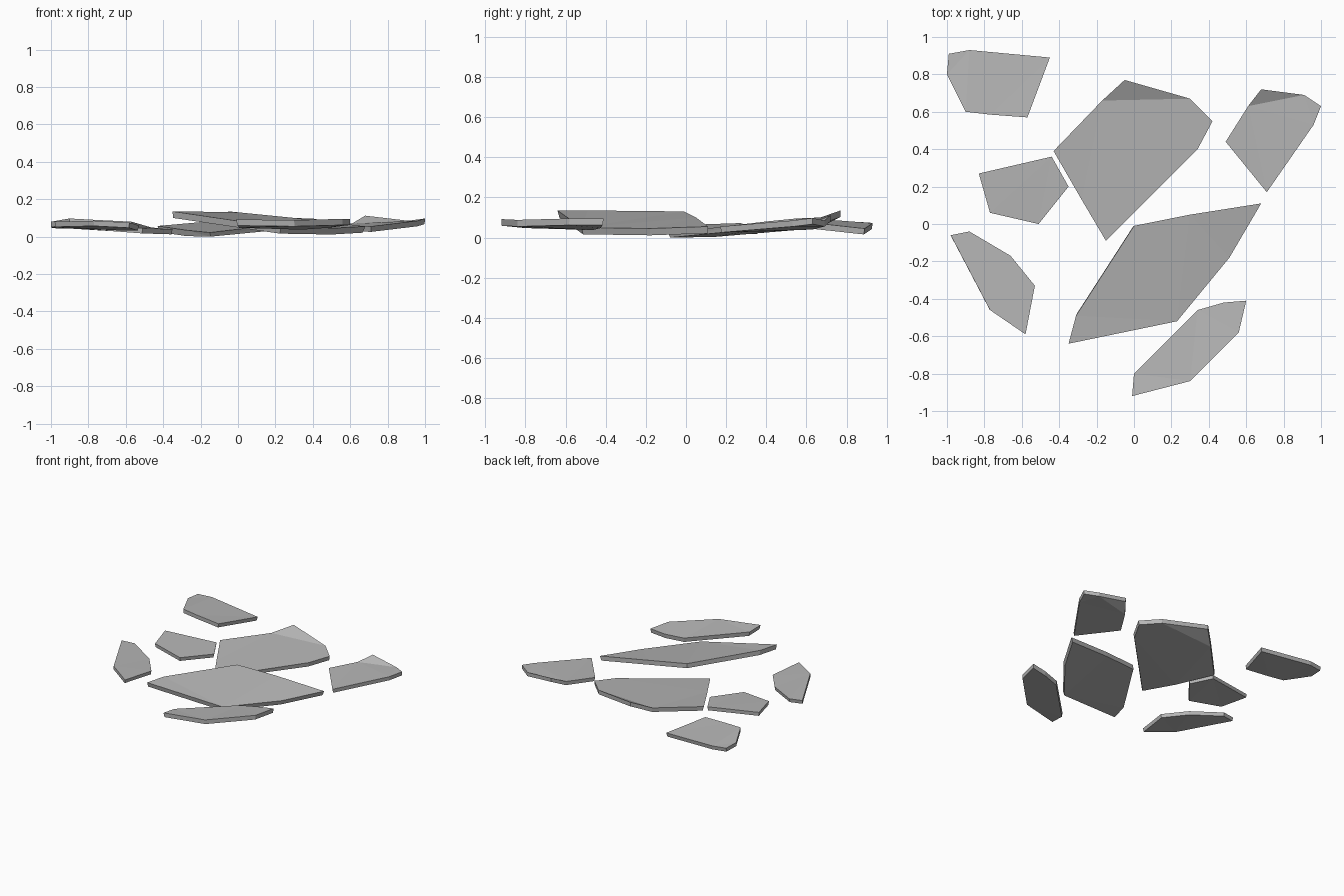
import bpy
import bmesh
from mathutils import Vector

cube = bpy.data.objects.get("Cube")
if cube:
    bpy.data.objects.remove(cube, do_unlink=True)

# Single stone colour
stone = bpy.data.materials.new("stone_grey")
stone.use_nodes = True
colour = (0.47, 0.47, 0.47, 1)
stone.diffuse_color = colour
stone.node_tree.nodes["Principled BSDF"].inputs["Base Color"].default_value = colour
stone.node_tree.nodes["Principled BSDF"].inputs["Roughness"].default_value = 0.8


def outline_normal(points):
    """Average upward normal of a nearly flat outline."""
    normal = Vector()
    for here, there in zip(points, points[1:] + points[:1]):
        normal += here.cross(there)
    normal.normalize()
    return normal if normal.z > 0 else -normal


def make_slab(name, outline, thickness, crease=None):
    """Faceted slab: top outline, optional top crease, bottom set off along the normal."""
    top_points = [Vector(p) for p in outline]
    drop = outline_normal(top_points) * thickness
    centre = sum(top_points, Vector()) / len(top_points)
    bm = bmesh.new()
    top = [bm.verts.new(p) for p in top_points]
    bottom = []
    for p in top_points:
        q = p.lerp(centre, 0.015) - drop
        q.z = max(q.z, 0)
        bottom.append(bm.verts.new(q))

    # Top, split along the crease where the rim is turned up
    top_face = bm.faces.new(top)
    if crease:
        start, end = crease
        bmesh.utils.face_split(top_face, top[start], top[end])

    # Underside and rim
    bm.faces.new(bottom[::-1])
    count = len(top)
    for i in range(count):
        j = (i + 1) % count
        bm.faces.new((top[i], bottom[i], bottom[j], top[j]))
    bmesh.ops.triangulate(bm, faces=bm.faces[:])
    bmesh.ops.recalc_face_normals(bm, faces=bm.faces[:])

    mesh = bpy.data.meshes.new(name)
    bm.to_mesh(mesh)
    bm.free()
    mesh.materials.append(stone)
    slab = bpy.data.objects.new(name, mesh)
    bpy.context.collection.objects.link(slab)
    return slab


# Two large central slabs
make_slab("large_back_slab", [
    (-.43, .39, .057), (-.28, .13, .035), (-.15, -.09, .022), (.34, .4, .08),
    (.42, .55, .095), (.3, .67, .1), (-.05, .77, .135), (-.17, .66, .08),
], .033, crease=(7, 5))

make_slab("large_front_slab", [
    (-.35, -.64, .135), (.23, -.52, .05), (.51, -.18, .045), (.68, .11, .055),
    (.3, .05, .1), (0, -.01, .13), (-.31, -.49, .135),
], .035)

# Smaller slabs around them
make_slab("right_back_slab", [
    (.49, .44, .062), (.71, .17, .055), (.96, .53, .085), (1, .63, .097),
    (.91, .69, .085), (.68, .72, .112), (.61, .63, .07),
], .03, crease=(6, 4))

make_slab("left_back_slab", [
    (-.9, .6, .097), (-.77, .585, .09), (-.57, .57, .08), (-.45, .89, .045),
    (-.88, .93, .072), (-.99, .91, .075), (-1, .8, .08),
], .03)

make_slab("left_middle_slab", [
    (-.83, .27, .072), (-.77, .06, .065), (-.51, 0, .045), (-.35, .2, .04),
    (-.44, .36, .047),
], .028)

make_slab("left_front_slab", [
    (-.98, -.06, .08), (-.77, -.46, .085), (-.58, -.59, .075), (-.53, -.33, .06),
    (-.66, -.17, .062), (-.88, -.04, .075),
], .028)

make_slab("right_front_slab", [
    (-.01, -.92, .092), (.3, -.84, .088), (.56, -.58, .095), (.6, -.41, .095),
    (.48, -.42, .08), (.34, -.46, .07), (0, -.8, .08),
], .033)
